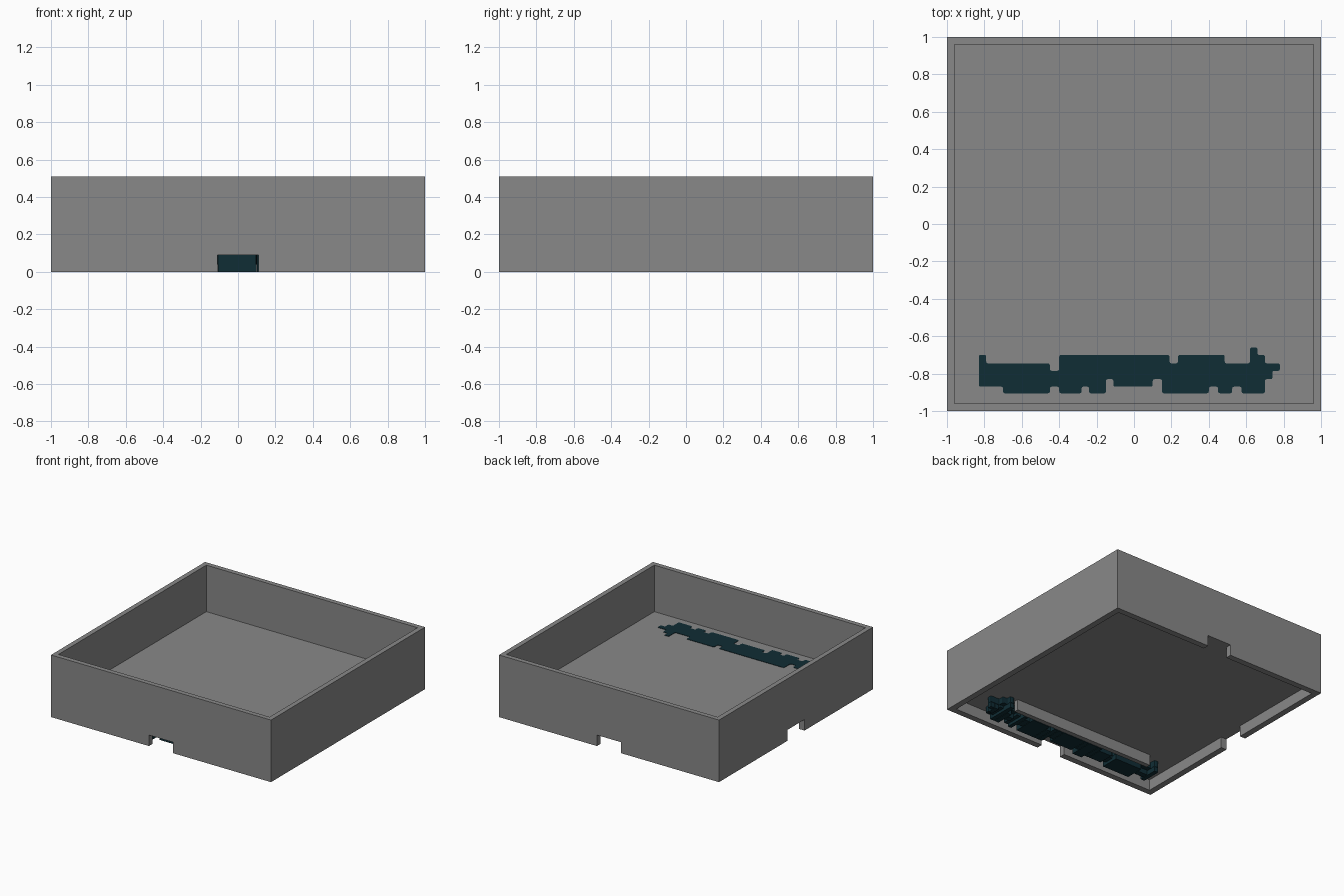
import bpy, bmesh
from mathutils import Matrix, Vector

cube = bpy.data.objects.get("Cube")
if cube:
    bpy.data.objects.remove(cube)


def material(name, colour):
    mat = bpy.data.materials.new(name)
    mat.use_nodes = True
    mat.diffuse_color = (*colour, 1)
    mat.node_tree.nodes["Principled BSDF"].inputs["Base Color"].default_value = (*colour, 1)
    return mat


grey = material("mid grey", (0.25, 0.25, 0.25))
teal = material("dark teal", (0.005, 0.026, 0.035))


def finish(bm, name, mat):
    mesh = bpy.data.meshes.new(name)
    bmesh.ops.recalc_face_normals(bm, faces=bm.faces)
    bm.to_mesh(mesh)
    bm.free()
    mesh.materials.append(mat)
    obj = bpy.data.objects.new(name, mesh)
    bpy.context.collection.objects.link(obj)
    return obj


def add_box(bm, low, high):
    low, high = Vector(low), Vector(high)
    place = Matrix.Translation((low + high) / 2) @ Matrix.Diagonal((*(high - low), 1))
    bmesh.ops.create_cube(bm, size=1, matrix=place)


def box(name, low, high, mat):
    bm = bmesh.new()
    add_box(bm, low, high)
    return finish(bm, name, mat)


def cut(target, low, high):
    cutter = box("cutter", low, high, grey)
    cutter.hide_render = True
    mod = target.modifiers.new("cut", 'BOOLEAN')
    mod.operation, mod.object, mod.solver = 'DIFFERENCE', cutter, 'EXACT'
    bpy.context.view_layer.objects.active = target
    bpy.ops.object.modifier_apply(modifier=mod.name)
    bpy.data.objects.remove(cutter)


# Tray: open top, recessed underside, openings in three walls
HEIGHT, FLOOR_TOP, FLOOR_BASE = 0.51, 0.128, 0.09
tray = box("tray", (-1, -1, 0), (1, 1, HEIGHT), grey)
cut(tray, (-0.96, -0.96, FLOOR_TOP), (0.96, 0.96, 1))
cut(tray, (-0.95, -0.95, -1), (0.95, 0.95, FLOOR_BASE))
for low, high in (((-0.11, -1.1), (0.11, -0.9)),
                  ((-0.11, 0.9), (0.11, 1.1)),
                  ((-1.1, -0.11), (-0.9, 0.11))):
    cut(tray, (*low, -1), (*high, FLOOR_BASE))

# Retaining strip below the floor
box("underside_rib", (-0.71, -0.698, 0), (0.59, -0.66, FLOOR_BASE + 0.01), grey)

# Inlay outline as runs: right end, front edge, back edge
A, B, C, D, E, F, G = -0.66, -0.70, -0.745, -0.785, -0.83, -0.87, -0.905
START = -0.83
runs = [(-0.79, F, B), (-0.70, F, C), (-0.45, G, C), (-0.40, F, D),
        (-0.28, G, B), (-0.24, F, B), (-0.15, G, B), (-0.11, E, B),
        (0.10, F, B), (0.15, E, B), (0.19, G, B), (0.235, G, C),
        (0.40, G, B), (0.45, F, B), (0.485, G, B), (0.525, G, C),
        (0.575, F, C), (0.62, G, C), (0.66, G, A), (0.70, G, B),
        (0.74, E, C), (0.78, D, C)]


def add_point(points, p):
    # Drop repeated points and extend straight runs
    if points and points[-1] == p:
        return
    if len(points) > 1 and points[-1][1] == points[-2][1] == p[1]:
        points.pop()
    points.append(p)


front, back = [], []
left = START
for right, y0, y1 in runs:
    for x in (left, right):
        add_point(front, (x, y0))
        add_point(back, (x, y1))
    left = right

# Upper slab of the inlay with softened corners
bm = bmesh.new()
base = bm.faces.new([bm.verts.new((x, y, 0.04)) for x, y in front + back[::-1]])
grown = bmesh.ops.extrude_face_region(bm, geom=[base])
for v in grown["geom"]:
    if isinstance(v, bmesh.types.BMVert):
        v.co.z = FLOOR_TOP + 0.003
upright = [e for e in bm.edges if abs(e.verts[0].co.z - e.verts[1].co.z) > 0.01]
bmesh.ops.bevel(bm, geom=upright, offset=0.009, segments=2, affect='EDGES', profile=0.5)
finish(bm, "inlay", teal)

# Stepped blocks under the inlay
bm = bmesh.new()
left = START
for i, (right, y0, y1) in enumerate(runs):
    inset = 0.04 if i % 3 == 1 and abs(left) > 0.3 else 0.004
    depth = 0.02 if i % 4 == 3 and abs(left) > 0.3 else 0
    if y1 - y0 > 2 * inset + 0.01:
        add_box(bm, (left + 0.002, y0 + inset, depth), (right - 0.002, y1 - inset, 0.045))
    left = right
finish(bm, "inlay_steps", teal)
